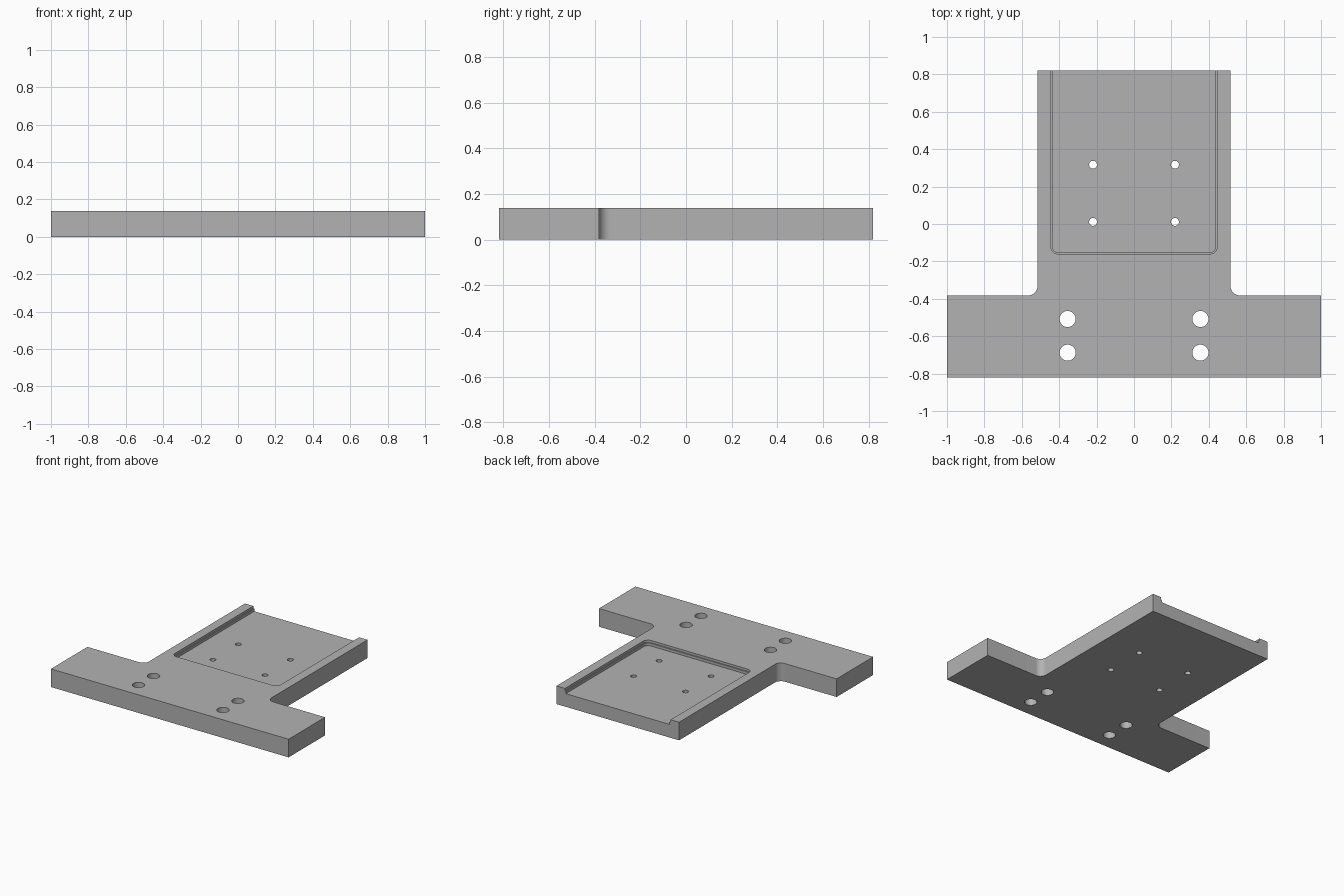
import bpy, bmesh
from math import cos, sin, pi, radians

if "Cube" in bpy.data.objects:
    bpy.data.objects.remove(bpy.data.objects["Cube"])

THICK = 0.138
FLOOR = 0.10

grey = bpy.data.materials.new("machined grey")
grey.use_nodes = True
color = (0.45, 0.45, 0.45, 1)
grey.diffuse_color = color
grey.node_tree.nodes["Principled BSDF"].inputs["Base Color"].default_value = color


def arc(cx, cy, r, start, end, n=10):
    steps = [radians(start + (end - start) * i / n) for i in range(n + 1)]
    return [(cx + r * cos(a), cy + r * sin(a)) for a in steps]


def mirrored(half):
    """Close a right-hand outline with its mirror image."""
    return half + [(-x, y) for x, y in reversed(half)]


def prism(name, outline, z0, z1):
    bm = bmesh.new()
    base = bm.faces.new([bm.verts.new((x, y, z0)) for x, y in outline])
    top = bmesh.ops.extrude_face_region(bm, geom=[base])["geom"]
    verts = [v for v in top if isinstance(v, bmesh.types.BMVert)]
    bmesh.ops.translate(bm, verts=verts, vec=(0, 0, z1 - z0))
    bmesh.ops.recalc_face_normals(bm, faces=bm.faces)
    mesh = bpy.data.meshes.new(name)
    bm.to_mesh(mesh)
    bm.free()
    mesh.materials.append(grey)
    obj = bpy.data.objects.new(name, mesh)
    bpy.context.collection.objects.link(obj)
    return obj


def pocket_outline(half, front, r):
    return mirrored(arc(half - r, front + r, r, -90, 0) + [(half, 0.9)])


# T-shaped plate with filleted inner corners
plate = prism("mounting_plate", mirrored(
    [(1, -0.82), (1, -0.382)] + arc(0.566, -0.332, 0.05, 270, 180) + [(0.516, 0.82)]),
    0, THICK)

# Open-ended pocket with a narrow ledge around its wall
cutters = [
    prism("pocket_cutter", pocket_outline(0.437, -0.153, 0.034), FLOOR, 0.3),
    prism("ledge_cutter", pocket_outline(0.445, -0.161, 0.042), 0.12, 0.3),
]

# Four small pocket holes and four larger bolt holes
for x, ys, r in ((0.219, (0.011, 0.317), 0.021), (0.355, (-0.508, -0.688), 0.043)):
    for side in (-1, 1):
        for y in ys:
            cutters.append(prism("hole_cutter", arc(side * x, y, r, 0, 360, 40)[:-1], -0.1, 0.3))

bpy.context.view_layer.objects.active = plate
plate.select_set(True)
for cutter in cutters:
    cutter.hide_render = True
    mod = plate.modifiers.new("cut", "BOOLEAN")
    mod.operation = "DIFFERENCE"
    mod.solver = "EXACT"
    mod.object = cutter
    bpy.ops.object.modifier_apply(modifier=mod.name)
    bpy.data.objects.remove(cutter)

bpy.ops.object.select_all(action="DESELECT")
plate.select_set(True)
bpy.ops.object.shade_smooth_by_angle(angle=radians(30))
